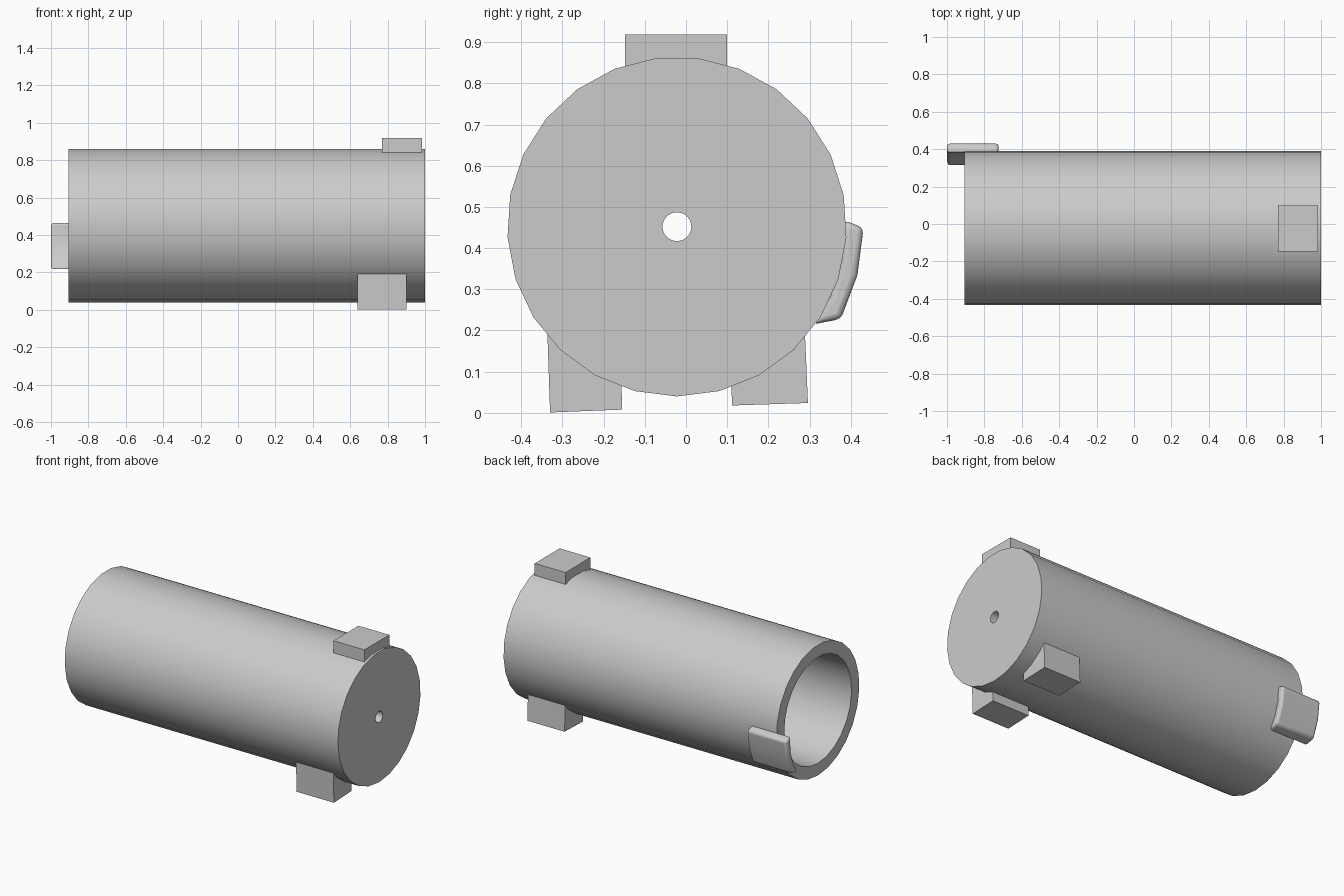
import bpy
import bmesh
from math import cos, sin, pi, radians

if "Cube" in bpy.data.objects:
    bpy.data.objects.remove(bpy.data.objects["Cube"], do_unlink=True)

grey = bpy.data.materials.new("plain grey")
grey.use_nodes = True
COLOUR = (0.6, 0.6, 0.6, 1)
grey.diffuse_color = COLOUR
grey.node_tree.nodes["Principled BSDF"].inputs["Base Color"].default_value = COLOUR

AXIS_Y, AXIS_Z = -0.022, 0.452
SIDES = 25


def finish(name, bm):
    bmesh.ops.recalc_face_normals(bm, faces=bm.faces)
    mesh = bpy.data.meshes.new(name)
    bm.to_mesh(mesh)
    bm.free()
    mesh.materials.append(grey)
    obj = bpy.data.objects.new(name, mesh)
    bpy.context.collection.objects.link(obj)
    return obj


def smooth(obj):
    bpy.ops.object.select_all(action="DESELECT")
    obj.select_set(True)
    bpy.context.view_layer.objects.active = obj
    bpy.ops.object.shade_smooth_by_angle(angle=radians(30))


def lathe(name, profile):
    """Spin a closed (x, radius) profile around the tube axis."""
    bm = bmesh.new()
    rings = []
    for i in range(SIDES):
        a = 2 * pi * i / SIDES - pi / 2
        rings.append([bm.verts.new((x, AXIS_Y + r * cos(a), AXIS_Z + r * sin(a)))
                      for x, r in profile])
    n = len(profile)
    for i in range(SIDES):
        here, there = rings[i], rings[(i + 1) % SIDES]
        for j in range(n):
            k = (j + 1) % n
            bm.faces.new((here[j], here[k], there[k], there[j]))
    return finish(name, bm)


def prism(name, section, x0, x1):
    """Extrude a (y, z) section along x."""
    bm = bmesh.new()
    ends = [[bm.verts.new((x, y, z)) for y, z in section] for x in (x0, x1)]
    bm.faces.new(ends[0])
    bm.faces.new(ends[1])
    for j in range(len(section)):
        k = (j + 1) % len(section)
        bm.faces.new((ends[0][j], ends[0][k], ends[1][k], ends[1][j]))
    return finish(name, bm)


# Hollow tube: open at one end, capped with a small centre hole at the other
tube = lathe("tube_body", [(1, 0.035), (1, 0.412), (-0.905, 0.412),
                           (-0.905, 0.335), (0.93, 0.335), (0.93, 0.035)])
smooth(tube)

# Block on top, sunk into the wall
prism("top_block", [(-0.148, 0.82), (0.1, 0.82), (0.1, 0.918), (-0.148, 0.918)],
      0.77, 0.985)

# Slightly tilted feet, their tops sunk into the wall
prism("front_foot", [(-0.33, 0.001), (-0.155, 0.008), (-0.157, 0.09), (-0.337, 0.21)],
      0.64, 0.9)
prism("back_foot", [(0.112, 0.018), (0.296, 0.024), (0.288, 0.21), (0.109, 0.09)],
      0.64, 0.9)

# Bent clip overhanging the open end, with rounded edges
clip = prism("end_clip", [(0.383, 0.468), (0.431, 0.449), (0.416, 0.334), (0.376, 0.228),
                          (0.31, 0.215), (0.352, 0.285), (0.378, 0.37)], -1, -0.725)
bevel = clip.modifiers.new("rounded edges", "BEVEL")
bevel.width = 0.014
bevel.segments = 3
bevel.limit_method = "ANGLE"
bevel.angle_limit = radians(35)
smooth(clip)
